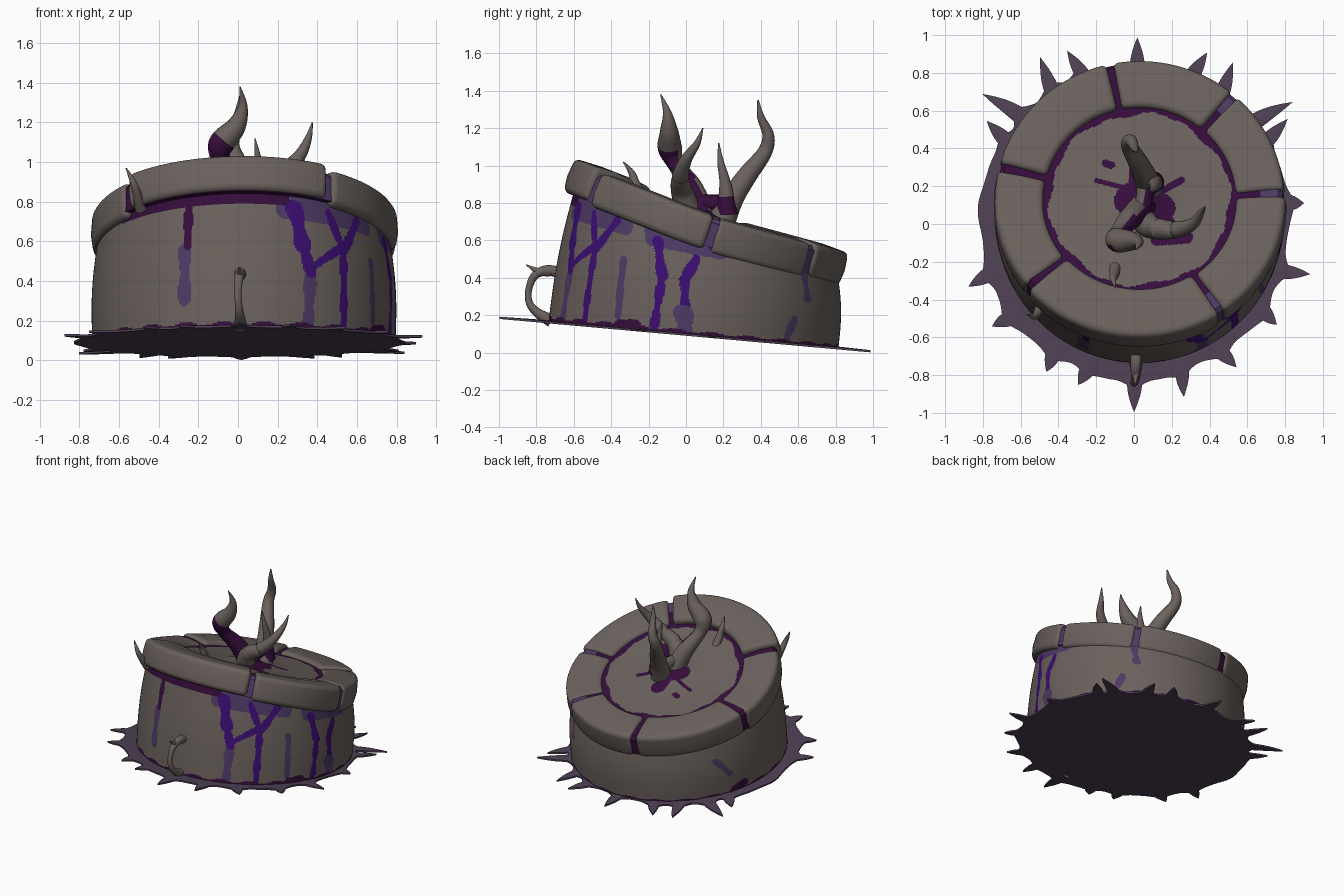
import bpy, bmesh, math
from mathutils import Vector
from math import sin, cos, radians, pi, tanh, exp

if "Cube" in bpy.data.objects:
    bpy.data.objects.remove(bpy.data.objects["Cube"])


def material(name, rgb):
    m = bpy.data.materials.new(name)
    m.diffuse_color = (*rgb, 1)
    m.use_nodes = True
    m.node_tree.nodes["Principled BSDF"].inputs["Base Color"].default_value = m.diffuse_color
    return m


STONE = material("stone", (0.145, 0.12, 0.108))
DARK = material("dark_plum", (0.036, 0.004, 0.045))
BRIGHT = material("bright_violet", (0.045, 0.004, 0.17))
MID = material("dusty_violet", (0.075, 0.042, 0.13))
SPLAT = material("puddle_mauve", (0.078, 0.052, 0.09))
MATS = [STONE, DARK, BRIGHT, MID, SPLAT]


def sheet(name, nu, nv, f, rule=None, mat=0, wrap_u=True, wrap_v=False, caps=False, bevel=0, angle=40):
    """Grid surface from f(i, j); rule(i, j) picks the colour of each face."""
    bm = bmesh.new()
    v = [[bm.verts.new(f(i, j)) for j in range(nv)] for i in range(nu)]
    for i in range(nu if wrap_u else nu - 1):
        for j in range(nv if wrap_v else nv - 1):
            a, b = (i + 1) % nu, (j + 1) % nv
            face = bm.faces.new((v[i][j], v[a][j], v[a][b], v[i][b]))
            face.material_index = rule(i + .5, j + .5) if rule else mat
    if caps:
        for row in (v[0], v[-1]):
            bm.faces.new(row).material_index = mat
    bmesh.ops.remove_doubles(bm, verts=bm.verts, dist=1e-5)
    bmesh.ops.recalc_face_normals(bm, faces=bm.faces)
    me = bpy.data.meshes.new(name)
    bm.to_mesh(me)
    bm.free()
    for m in MATS:
        me.materials.append(m)
    ob = bpy.data.objects.new(name, me)
    bpy.context.collection.objects.link(ob)
    bpy.ops.object.select_all(action='DESELECT')
    ob.select_set(True)
    bpy.context.view_layer.objects.active = ob
    bpy.ops.object.shade_smooth_by_angle(angle=radians(angle))
    if bevel:
        b = ob.modifiers.new("soft_edges", 'BEVEL')
        b.width, b.segments, b.limit_method = bevel, 4, 'ANGLE'
        b.angle_limit = radians(40)
    return ob


def lid(th, r, h):
    """Point on the tilted top: angle th, radius r, height h above the plane."""
    t = radians(18.3 - 2.8 * tanh(3 * sin(th)))
    v = r * sin(th)
    return Vector((.03 + r * cos(th), .13 + v * cos(t) + h * sin(t), .735 - v * sin(t) + h * cos(t)))


def stroke_colour(x, y, strokes, sx=1.0, sy=1.0):
    """Colour of the last painted stroke covering the point, else stone."""
    out = 0
    px, py = x * sx, y * sy
    for x0, y0, x1, y1, w, m in strokes:
        ax, ay, dx, dy = x0 * sx, y0 * sy, (x1 - x0) * sx, (y1 - y0) * sy
        k = max(0, min(1, ((px - ax) * dx + (py - ay) * dy) / max(dx * dx + dy * dy, 1e-9)))
        if math.hypot(px - ax - dx * k, py - ay - dy * k) < w * (1 + .2 * sin(y * 23 + x0)):
            out = m
    return out


# Drum wall with painted drips: angle from front, height share, half width, colour
DRIPS = [
    (16, .86, 55, .86, .055, 3), (26, .4, 25, 0, .03, 3), (20, .82, 23, .6, .04, 2), (23, .6, 26, .4, .028, 2),
    (26, .42, 40, .6, .018, 2), (35, .84, 41, .58, .022, 2), (50, .84, 41, .58, .024, 2), (41, .6, 41, 0, .022, 2),
    (68, .82, 97, .86, .055, 3), (71, .78, 75, .5, .028, 2), (75, .5, 74, 0, .022, 2), (88, .74, 84, .5, .026, 2),
    (84, .5, 86, .2, .024, 2), (85, .2, 87, 0, .045, 3), (58, .1, 57, .55, .02, 3), (59, .02, 66, .04, .035, 1),
    (129, 0, 133, .3, .025, 3), (140, .55, 138, .85, .025, 3), (-23, .55, -23, .2, .03, 3), (-55, .9, 16, .9, .028, 1),
    (-22, .9, -22, .58, .022, 1), (95, .9, 102, .88, .03, 1), (-124, .6, -116, .32, .022, 3), (-114, .02, -108, .08, .035, 1)]
NU, NT = 600, 100


def wall(i, j):
    a = 2 * pi * i / NU - pi
    t = max(0, min(1, (j - 1) / (NT - 3)))
    y = .04 - .775 * cos(a)
    low = Vector((.03 + .765 * sin(a), y, .1 - .09 * y))
    top = lid(a - pi / 2, .73, -.1)
    p = low.lerp(top, t) + Vector((sin(a), -cos(a), 0)) * .018 * sin(pi * t)
    if j == 0:
        p = Vector((.03, .04, .1))
    if j == NT - 1:
        p = lid(0, 0, -.1)
    return p


def wall_colour(i, j):
    a, t = 360 * i / NU - 180, (j - 1) / (NT - 3)
    if t < .018 + .025 * sin(a * .21) ** 2:
        return 1
    return stroke_colour(a, t, DRIPS, .0131, .6)


sheet("drum_wall", NU, NT, wall, wall_colour)

# Rim stones, each between two seams, with a small individual lift and push outward
SEAMS = [3, 49, 102, 166, 220, 304, 363]
LIFT = [-.006, .002, .004, -.008, .022, .0]
PUSH = [0, 0, 0, 0, .018, .006]
for k in range(6):
    a0, a1 = radians(SEAMS[k] + 1.4), radians(SEAMS[k + 1] - 1.4)

    def stone(i, j, a0=a0, a1=a1, lift=LIFT[k], push=PUSH[k]):
        th = a0 + (a1 - a0) * i / 16
        r, h = [(.51, 0), (.64, .01), (.765, 0), (.772, -.1), (.76, -.185), (.51, -.185)][j]
        return lid(th, r + push * (1 < j < 5), h + lift)
    sheet("rim_stone_%d" % (k + 1), 17, 6, stone, wrap_u=False, wrap_v=True, caps=True, bevel=.028)


# Ooze filling the seams between the stones
def ooze_colour(i, j):
    return 3 if 1 < j < 4 and any(abs(i * 2 - s) < 6 for s in (3, 49, 304)) else 1


OOZE = [(.5, -.025), (.64, -.01), (.735, -.012), (.757, -.035), (.757, -.165), (.5, -.165)]
sheet("seam_ooze", 180, 6, lambda i, j: lid(radians(2 * i), *OOZE[j]), ooze_colour, wrap_v=True)

# Inner floor with ooze ring and stains, swelling up to the horns
STAINS = [(-.2, .23, 0, .18, .016, 1), (-.02, .15, .12, .1, .085, 1), (.1, .15, .25, .23, .022, 1), (.0, .17, .03, .29, .05, 1),
          (.12, -.08, .28, -.07, .04, 1), (-.15, .32, -.12, .31, .018, 1), (.1, .1, .2, -.05, .045, 1)]
NF = 72


def floor(i, j):
    r = .53 * min(j, NF - 2) / (NF - 2)
    if j == NF - 1:
        return lid(0, 0, -.1)
    th = 2 * pi * i / 300
    return lid(th, r, -.024 + .05 * exp(-(r / .15) ** 2))


def floor_colour(i, j):
    p = floor(i, min(j, NF - 2))
    edge = .477 + .01 * sin(i * .126) + .006 * sin(i * .2932)
    if .53 * j / (NF - 2) > edge:
        return 1
    return stroke_colour(p.x, p.y, STAINS)


sheet("inner_floor", 300, NF, floor, floor_colour)


# Horns and tendrils: smooth tapering tubes through x, y, z, radius points
def horn(name, pts, ooze=(0, 0), n=8, front_only=False):
    P = [Vector(p) for p in pts]
    path = []
    for k in range(len(P) - 1):
        a, b, c, d = P[max(k - 1, 0)], P[k], P[k + 1], P[min(k + 2, len(P) - 1)]
        for s in range(n):
            t = s / n
            path.append(.5 * (2 * b + (c - a) * t + (2 * a - 5 * b + 4 * c - d) * t * t + (3 * b - a - 3 * c + d) * t ** 3))
    path.append(P[-1])
    m = len(path)

    def f(i, j):
        i = int(i)
        q = path[i]
        d = (path[min(i + 1, m - 1)] - path[max(i - 1, 0)]).xyz.normalized()
        u = d.cross(Vector((1, .25, 0)) if abs(d.x) < .8 else Vector((0, 1, 0))).normalized()
        w = d.cross(u)
        g = 2 * pi * j / 16
        return q.xyz + (u * cos(g) + w * sin(g)) * max(q.w, .002)

    def colour(i, j):
        out = (f(i, j) - path[int(i)].xyz).normalized()
        facing = not front_only or .6 * out.x - out.y > -.15
        return 1 if ooze[0] <= i / m < ooze[1] and facing else 0
    sheet(name, m, 16, f, colour, wrap_u=False, wrap_v=True, caps=True, angle=60)


horn("front_horn", [(.05, .09, .72, .075), (-.02, .03, .88, .06), (-.085, -.05, 1.0, .045), (-.085, -.085, 1.09, .065),
                    (-.01, -.09, 1.18, .05), (.025, -.1, 1.28, .024), (.01, -.135, 1.38, .003)], (0, .53), front_only=True)
horn("back_horn", [(.08, .19, .70, .075), (.06, .25, .83, .062), (.02, .33, .95, .053), (-.03, .42, 1.07, .04),
                   (-.015, .44, 1.16, .032), (.005, .4, 1.26, .02), (.015, .385, 1.35, .004)])
horn("side_horn", [(.05, .02, .74, .07), (.1, -.02, .86, .06), (.22, -.03, .94, .045), (.31, 0, 1.03, .032),
                   (.355, .06, 1.12, .018), (.375, .09, 1.2, .003)])
horn("short_horn", [(.1, .22, .74, .06), (.11, .21, .9, .032), (.1, .185, 1.02, .018), (.085, .175, 1.12, .003)], (0, .2))
horn("web_ridge", [(.02, .03, .8, .05), (.05, .11, .8, .045), (.07, .22, .79, .055)], (0, 1), front_only=True)
horn("floor_thorn", [(-.1, -.23, .83, .03), (-.105, -.27, .9, .026), (-.11, -.29, .96, .018), (-.1, -.335, 1.02, .003)])
horn("rim_thorn", [(-.49, -.42, .76, .03), (-.51, -.47, .84, .022), (-.53, -.49, .9, .016), (-.565, -.48, .97, .003)])
horn("front_loop", [(.01, -.66, .42, .03), (.01, -.74, .44, .028), (.005, -.81, .41, .022), (0, -.842, .33, .018),
                    (.005, -.835, .26, .02), (.01, -.79, .21, .026), (.01, -.72, .17, .035)])
horn("loop_thorn", [(.01, -.73, .43, .024), (.01, -.79, .435, .018), (.005, -.855, .47, .002)])

# Thin puddle with radiating spikes: angle, tip radius
SPIKES = [(89, 1.0), (69, .98), (56, 1.01), (41, 1.08), (32, 1.0), (8, .9), (-18, .98), (-34, .92), (-56, .94), (-72, .97),
          (-90, 1.0), (-108, .92), (-122, .92), (-143, .92), (-161, .95), (147, .97), (136, 1.07), (122, 1.02), (109, .98)]


def puddle(i, j):
    a = i / 3
    r = .822 + .01 * sin(radians(a * 7)) + .006 * sin(radians(a * 17))
    bend = 0
    for k, (s, tip) in enumerate(SPIKES):
        d = abs((a - s + 180) % 360 - 180)
        if d < 8:
            # broad flare at the root, narrow finger beyond it
            e = (tip - .83) * (.35 * (1 - d / 8) ** 2 + .65 * max(0, 1 - d / 2.6) ** .6)
            r += e
            bend += (-1) ** k * 14 * e if abs(s) != 90 and s != 89 else 0
    r *= [0, .8, 1, 1, 0][j]
    g = radians(a + (bend if j in (2, 3) else 0))
    x, y = .02 * (1 - r) + r * cos(g), r * sin(g)
    return Vector((x, y, .092 - .09 * y + [.014, .014, .01, -.002, -.002][j]))


sheet("puddle", 1080, 5, puddle, mat=4)
